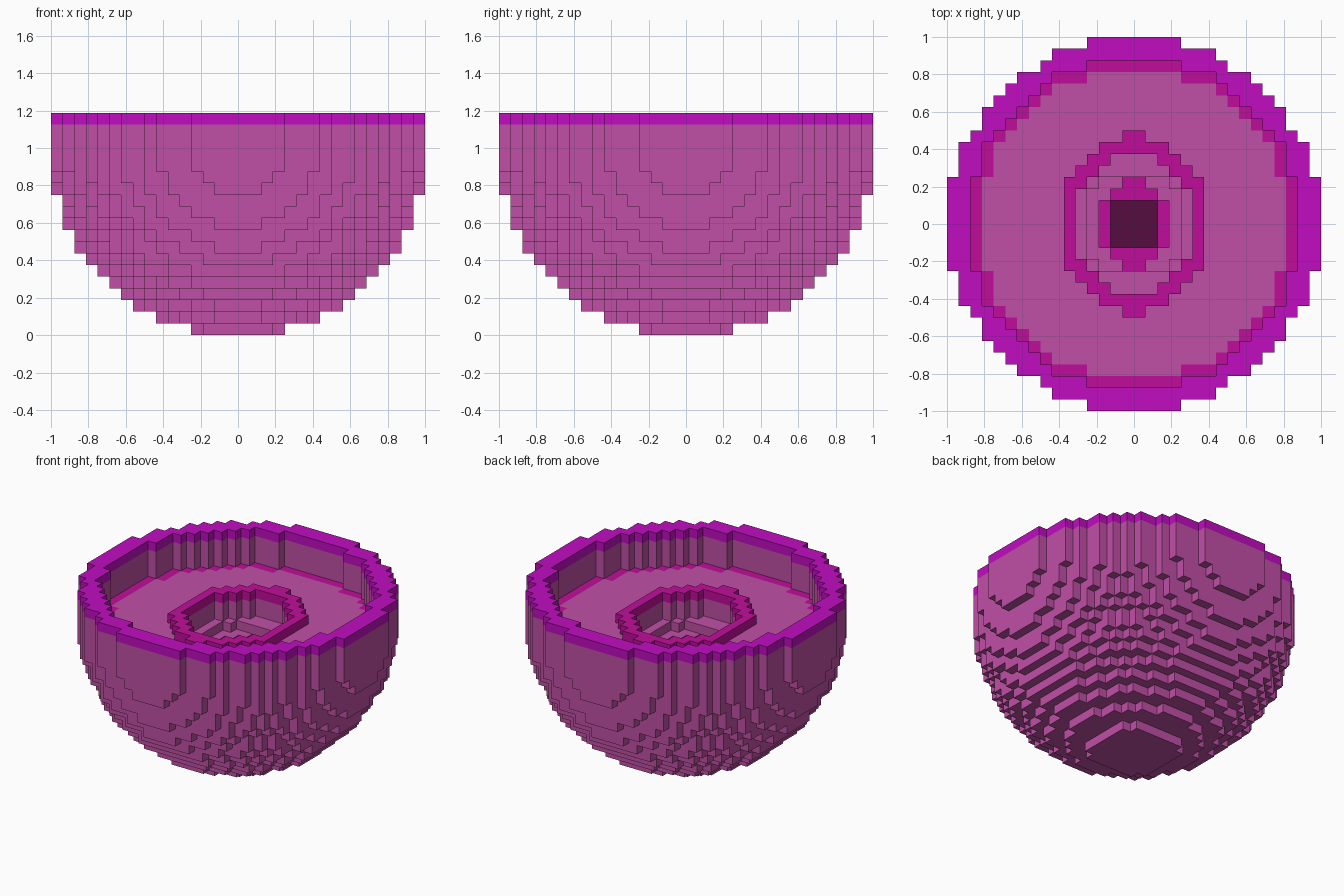
import bpy
import bmesh

cube = bpy.data.objects.get("Cube")
if cube:
    bpy.data.objects.remove(cube, do_unlink=True)

U = 2 / 32            # size of one block
LAYERS = 19           # blocks in height
OUTER_SQ = 254.4      # squared outer radius in blocks
INNER_SQ = 199.0      # squared radius of the opening
CENTRE_Z = 15.85      # sphere centre height in blocks

# Half widths in blocks for each row counted out from the middle
ISLAND = [6, 6, 6, 6, 5, 4, 3, 1]
LEDGE = [5, 5, 5, 4, 3, 2]
STEP = [4, 4, 4, 3]
PIT = [3, 3, 2, 1]
CORE = [2, 2]


def material(name, rgb):
    m = bpy.data.materials.new(name)
    m.use_nodes = True
    m.diffuse_color = (*rgb, 1)
    bsdf = m.node_tree.nodes["Principled BSDF"]
    bsdf.inputs["Base Color"].default_value = (*rgb, 1)
    bsdf.inputs["Roughness"].default_value = 0.8
    return m


pink = material("pink", (0.527, 0.080, 0.381))
purple = material("purple", (0.527, 0.004, 0.527))
magenta = material("magenta", (0.527, 0.004, 0.323))
dark_plum = material("dark plum", (0.091, 0.004, 0.051))

PARTS = {
    "bowl": pink,
    "rim": purple,
    "floor_border": magenta,
    "crater_ring": magenta,
    "pit_floor": magenta,
    "pit_core": dark_plum,
}


def mirrored(i):
    """Distance index from the middle, the same on both sides."""
    return i if i >= 0 else -i - 1


def inside(rows, a, b):
    return b < len(rows) and a < rows[b]


def opening(a, b):
    return (a + 0.5) ** 2 + (b + 0.5) ** 2 <= INNER_SQ


def column(a, b):
    """Height of a block column and the part its top block belongs to."""
    if not opening(a, b):
        return LAYERS, "rim"
    if inside(CORE, a, b):
        return 10, "pit_core"
    if inside(PIT, a, b):
        return 11, "pit_floor"
    if inside(STEP, a, b):
        return 12, "bowl"
    if inside(LEDGE, a, b):
        return 13, "bowl"
    if inside(ISLAND, a, b):
        return 16, "crater_ring"
    if opening(a + 1, b) and opening(a, b + 1):
        return 15, "bowl"
    return 15, "floor_border"


# Fill the block grid: a half sphere with straight upper walls
blocks = {}
for i in range(-16, 16):
    for j in range(-16, 16):
        a, b = mirrored(i), mirrored(j)
        top, part = column(a, b)
        flat = (a + 0.5) ** 2 + (b + 0.5) ** 2
        for k in range(top):
            drop = max(0.0, CENTRE_Z - k - 0.5)
            if flat + drop * drop <= OUTER_SQ:
                blocks[i, j, k] = part if k == top - 1 else "bowl"


def face_corners(cell, axis, side):
    """Four corners of one block face, wound outwards."""
    u, v = (axis + 1) % 3, (axis + 2) % 3
    ring = [(0, 0), (1, 0), (1, 1), (0, 1)]
    corners = []
    for du, dv in (ring if side else reversed(ring)):
        p = list(cell)
        p[axis] += side
        p[u] += du
        p[v] += dv
        corners.append(tuple(p))
    return corners


def build(name, mat):
    """Make one part from the exposed faces of its blocks."""
    bm = bmesh.new()
    verts = {}
    for cell, part in blocks.items():
        if part != name:
            continue
        for axis in range(3):
            for side in (0, 1):
                n = list(cell)
                n[axis] += 1 if side else -1
                if tuple(n) in blocks:
                    continue
                face = []
                for p in face_corners(cell, axis, side):
                    if p not in verts:
                        verts[p] = bm.verts.new([c * U for c in p])
                    face.append(verts[p])
                bm.faces.new(face)
    mesh = bpy.data.meshes.new(name)
    bm.to_mesh(mesh)
    bm.free()
    mesh.materials.append(mat)
    bpy.context.collection.objects.link(bpy.data.objects.new(name, mesh))


for part_name, part_material in PARTS.items():
    build(part_name, part_material)
